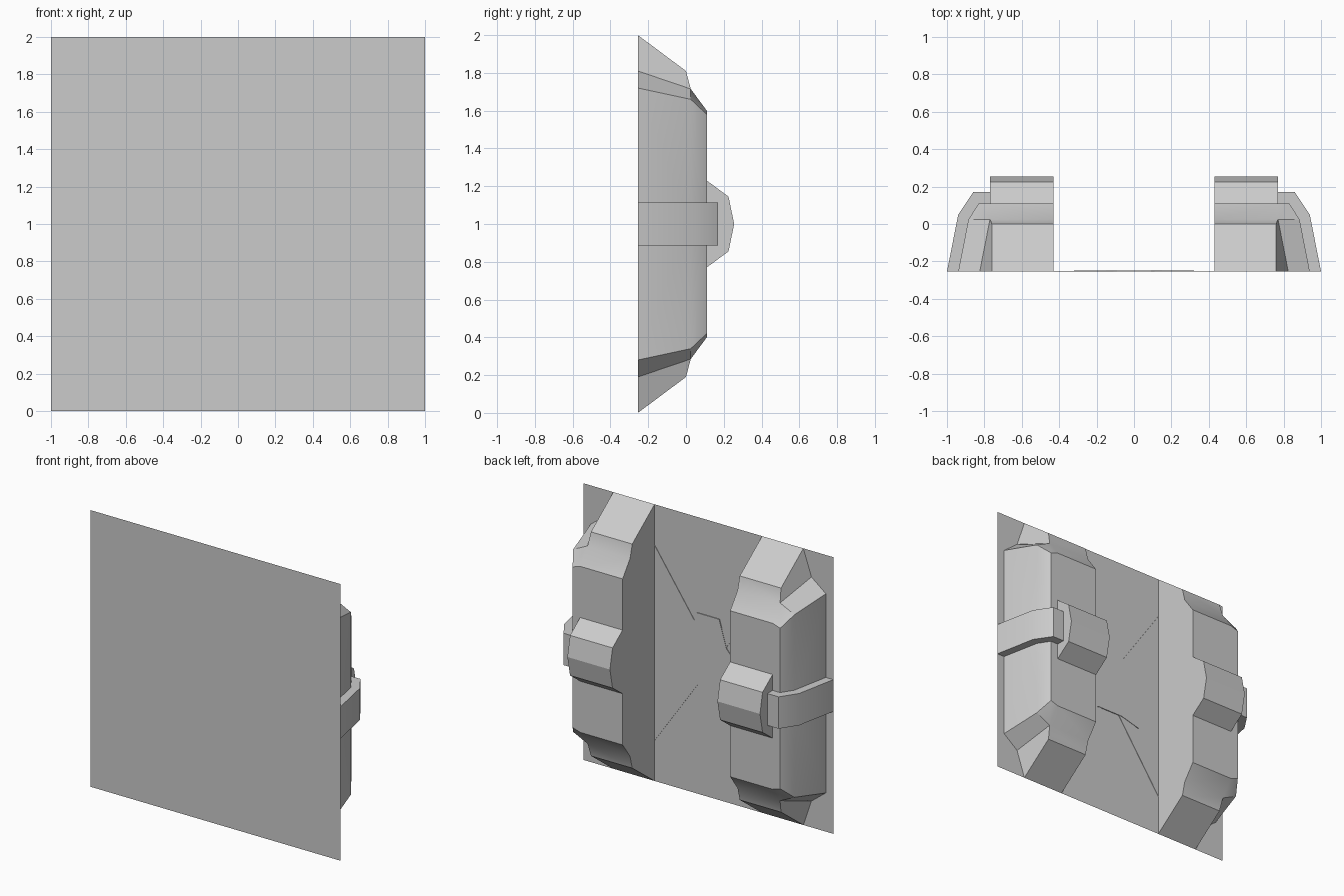
import bpy, bmesh, math
from mathutils import Vector

cube = bpy.data.objects.get("Cube")
if cube:
    bpy.data.objects.remove(cube, do_unlink=True)

BACK = -0.255   # plane of the panel
MID = 1.0       # height of the mirror plane

grey = bpy.data.materials.new("plain_grey")
grey.use_nodes = True
grey.diffuse_color = (0.6, 0.6, 0.6, 1)
grey.node_tree.nodes["Principled BSDF"].inputs["Base Color"].default_value = (0.6, 0.6, 0.6, 1)


def add_object(name, bm, mirror="", smooth=False):
    """Turn a bmesh into an object centred on the mirror planes."""
    mesh = bpy.data.meshes.new(name)
    bm.to_mesh(mesh)
    bm.free()
    obj = bpy.data.objects.new(name, mesh)
    obj.location.z = MID
    bpy.context.collection.objects.link(obj)
    mesh.materials.append(grey)
    if smooth:
        bpy.ops.object.select_all(action="DESELECT")
        obj.select_set(True)
        bpy.context.view_layer.objects.active = obj
        bpy.ops.object.shade_smooth_by_angle(angle=math.radians(30))
    if mirror:
        mod = obj.modifiers.new("mirror", "MIRROR")
        mod.use_axis = ["X" in mirror, "Y" in mirror, "Z" in mirror]
    return obj


def prism(name, points, offset, mirror="", smooth=False):
    """Extrude a closed outline along a vector."""
    bm = bmesh.new()
    face = bm.faces.new([bm.verts.new(p) for p in points])
    new = bmesh.ops.extrude_face_region(bm, geom=[face])["geom"]
    bmesh.ops.translate(bm, vec=Vector(offset),
                        verts=[v for v in new if isinstance(v, bmesh.types.BMVert)])
    if len(bm.faces) == len(points) + 1:
        bm.faces.new([v for v in face.verts])
    bmesh.ops.recalc_face_normals(bm, faces=bm.faces)
    return add_object(name, bm, mirror, smooth)


# Flat square panel
bm = bmesh.new()
bm.faces.new([bm.verts.new((x, BACK, z)) for x, z in ((-1, -1), (1, -1), (1, 1), (-1, 1))])
add_object("panel", bm)

# Crossed flat strips and centre plate on the back of the panel
for name, s in (("strip_rising", 1), ("strip_falling", -1)):
    outline = ((-0.5, -0.81), (0.5, 0.63), (0.5, 0.81), (-0.5, -0.63))
    prism(name, [(s * x, BACK, z) for x, z in outline], (0, 0.003, 0))

half = [(0.09, 0.31), (0.15, 0.11), (0.32, -0.07), (0.25, -0.24), (0.10, -0.20)]
outline = half + [(-x, z) for x, z in reversed(half)]
prism("centre_plate", [(x, BACK, z) for x, z in outline], (0, 0.006, 0))

# Side housings: one quarter, mirrored left to right and top to bottom
P = {
    "in_base": (0.43, BACK, 1.0), "in_top": (0.43, 0.0, 0.81),
    "in_bend": (0.43, 0.025, 0.715), "in_face": (0.43, 0.11, 0.60),
    "mid_base": (0.76, BACK, 1.0), "mid_top": (0.76, 0.0, 0.81),
    "mid_bend": (0.77, 0.025, 0.715), "mid_face": (0.77, 0.11, 0.60),
    "wing_base": (0.825, BACK, 0.81), "out_base": (0.94, BACK, 0.72),
    "out_bend": (0.885, 0.025, 0.66), "out_face": (0.83, 0.11, 0.58),
}
for key in ("in_base", "in_face", "out_base", "out_bend", "out_face"):
    P[key + "_0"] = (P[key][0], P[key][1], 0)
FACES = (
    "in_base in_top mid_top mid_base",
    "in_top in_bend mid_bend mid_top",
    "in_bend in_face mid_face mid_bend",
    "mid_base mid_top mid_bend wing_base",
    "wing_base mid_bend out_bend out_base",
    "mid_bend mid_face out_face out_bend",
    "out_base out_bend out_bend_0 out_base_0",
    "out_bend out_face out_face_0 out_bend_0",
    "in_face in_face_0 out_face_0 out_face mid_face",
    "in_base in_base_0 in_face_0 in_face in_bend in_top",
)
bm = bmesh.new()
verts = {k: bm.verts.new(p) for k, p in P.items()}
for line in FACES:
    bm.faces.new([verts[k] for k in line.split()])
bmesh.ops.recalc_face_normals(bm, faces=bm.faces)
bm.normal_update()
bm.faces.ensure_lookup_table()
if bm.faces[8].normal.y < 0:
    bmesh.ops.reverse_faces(bm, faces=bm.faces)
add_object("side_housings", bm, "XZ", smooth=True)

# Straps wrapped around the outer sides
outer = [(1.0, BACK), (0.94, 0.05), (0.86, 0.17), (0.77, 0.17)]
inner = [(0.77, 0.10), (0.82, 0.10), (0.875, 0.02), (0.93, BACK)]
prism("side_straps", [(x, y, -0.115) for x, y in outer + inner], (0, 0, 0.23), "X", smooth=True)

# Faceted clasps on the housings
profile = [(0.10, 0.24), (0.11, 0.23), (0.225, 0.145), (0.255, 0.0),
           (0.225, -0.145), (0.11, -0.23), (0.10, -0.24)]
prism("clasps", [(0.43, y, z) for y, z in profile], (0.34, 0, 0), "X")
